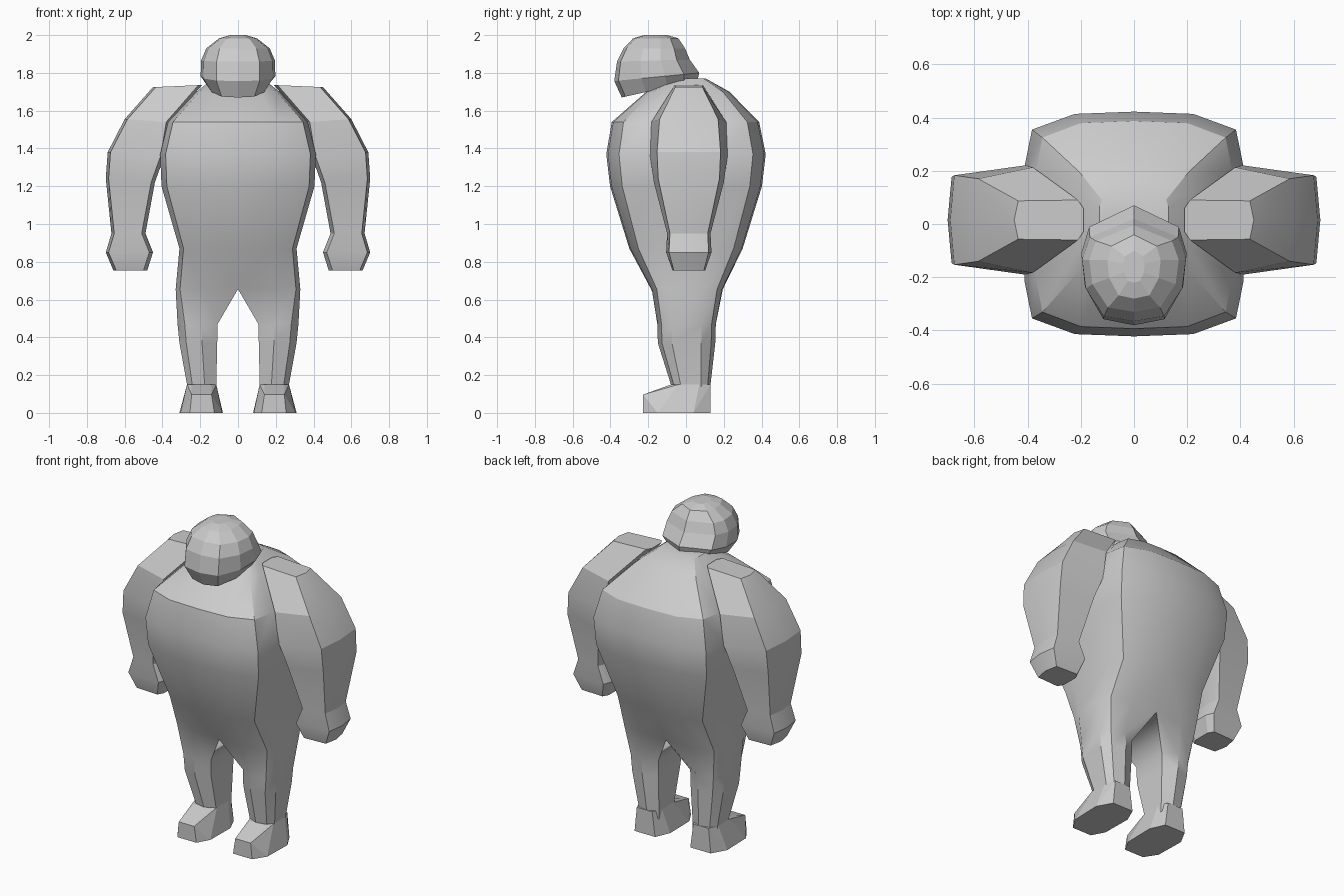
import bpy, bmesh, math

if "Cube" in bpy.data.objects:
    bpy.data.objects.remove(bpy.data.objects["Cube"])


def finish(name, bm, mirror, angle):
    bmesh.ops.recalc_face_normals(bm, faces=bm.faces)
    if mirror:  # drop internal walls on the mirror plane
        inner = [f for f in bm.faces if all(abs(v.co.x) < 1e-4 for v in f.verts)]
        bmesh.ops.delete(bm, geom=inner, context='FACES')
    mesh = bpy.data.meshes.new(name)
    bm.to_mesh(mesh)
    bm.free()
    ob = bpy.data.objects.new(name, mesh)
    bpy.context.collection.objects.link(ob)
    if angle:
        bpy.ops.object.select_all(action='DESELECT')
        bpy.context.view_layer.objects.active = ob
        ob.select_set(True)
        bpy.ops.object.shade_smooth_by_angle(angle=math.radians(angle))
    if mirror:
        mod = ob.modifiers.new("mirror", 'MIRROR')
        mod.use_clip = True
    return ob


def loft(name, rings, mirror=False, angle=0):
    bm = bmesh.new()
    loops = [[bm.verts.new(p) for p in ring] for ring in rings]
    for a, b in zip(loops, loops[1:]):
        n = len(a)
        for i in range(n):
            j = (i + 1) % n
            bm.faces.new((a[i], a[j], b[j], b[i]))
    bm.faces.new(loops[0])
    bm.faces.new(loops[-1])
    return finish(name, bm, mirror, angle)


# Torso and leg: half section, inner x to outer x, centre y, half depth
def body_ring(z, xi, xo, yc, yh):
    t = xo - xi
    inner = 0.7 if xi > 0 else 1.0
    front = [(xi, -inner), (xi + (0.4 if xi > 0 else 0.54) * t, -0.98),
             (xi + (0.82 if xi > 0 else 0.93) * t, -0.84), (xo, -0.5)]
    half = front + [(x, -y) for x, y in reversed(front)]
    return [(x, yc + y * yh, z) for x, y in half]


body = [(0.10, 0.115, 0.27, 0.025, 0.105), (0.15, 0.115, 0.27, 0.025, 0.107),
        (0.37, 0.11, 0.31, 0.003, 0.155), (0.47, 0.108, 0.32, 0.003, 0.158),
        (0.655, 0, 0.33, 0.005, 0.19), (0.87, 0, 0.31, 0, 0.30),
        (1.20, 0, 0.405, 0, 0.402), (1.37, 0, 0.412, 0, 0.422),
        (1.54, 0, 0.37, -0.003, 0.39), (1.70, 0, 0.22, 0.01, 0.22),
        (1.77, 0, 0.13, 0.02, 0.085)]
loft("torso_and_legs", [body_ring(*r) for r in body], True, 30)


# Arms: outer (x, z), inner (x, z), outer and widest half depth
def arm_ring(xo, zo, xi, zi, yo, yw):
    c = 0.015
    return [(xo, c, zo), (xo - 0.015, c + yo, zo), (xi + 0.01, c + yw, zi),
            (xi - 0.01, c + 0.6 * yw, zi), (xi - 0.01, c - 0.6 * yw, zi),
            (xi + 0.01, c - yw, zi), (xo - 0.015, c - yo, zo)]


arm = [(0.45, 1.725, 0.20, 1.735, 0.072, 0.075), (0.60, 1.555, 0.37, 1.54, 0.155, 0.198),
       (0.69, 1.38, 0.40, 1.36, 0.168, 0.205), (0.70, 1.24, 0.45, 1.22, 0.162, 0.185),
       (0.67, 0.95, 0.50, 0.95, 0.10, 0.115), (0.70, 0.85, 0.46, 0.85, 0.105, 0.12),
       (0.66, 0.755, 0.49, 0.755, 0.08, 0.087)]
loft("arm", [arm_ring(*r) for r in arm], True, 22)

# Feet: hull of the sole and the sloping upper
bm = bmesh.new()
for p in [(.08, .04, 0), (.12, .13, 0), (.26, .13, 0), (.31, .04, 0),
          (.305, -.15, 0), (.255, -.227, 0), (.125, -.227, 0), (.083, -.15, 0),
          (.115, .07, .15), (.14, .13, .15), (.245, .13, .15), (.27, .07, .15),
          (.27, -.04, .15), (.245, -.08, .15), (.14, -.08, .15), (.115, -.04, .15),
          (.245, -.227, .097), (.14, -.227, .097)]:
    bm.verts.new(p)
bmesh.ops.convex_hull(bm, input=bm.verts)
bmesh.ops.dissolve_limit(bm, angle_limit=math.radians(2), verts=bm.verts, edges=bm.edges)
finish("foot", bm, True, 0)


# Head: tilted faceted rings, front y/z, back y/z, half width
def head_ring(yf, zf, yb, zb, w):
    prof = [(0, 1), (0.85, 0.82), (1, 0.6), (0.93, 0.32), (0.58, 0.05), (0, 0)]
    full = prof + [(-x, t) for x, t in reversed(prof[1:-1])]
    return [(x * w, yf + (yb - yf) * t, zf + (zb - zf) * t) for x, t in full]


head = [(-0.34, 1.67, 0.06, 1.76, 0.15), (-0.38, 1.757, 0.07, 1.80, 0.198),
        (-0.365, 1.86, 0.02, 1.87, 0.195), (-0.33, 1.93, -0.005, 1.93, 0.168),
        (-0.28, 1.983, -0.04, 1.983, 0.10), (-0.22, 2.0, -0.10, 2.0, 0.04)]
loft("head", [head_ring(*r) for r in head])
